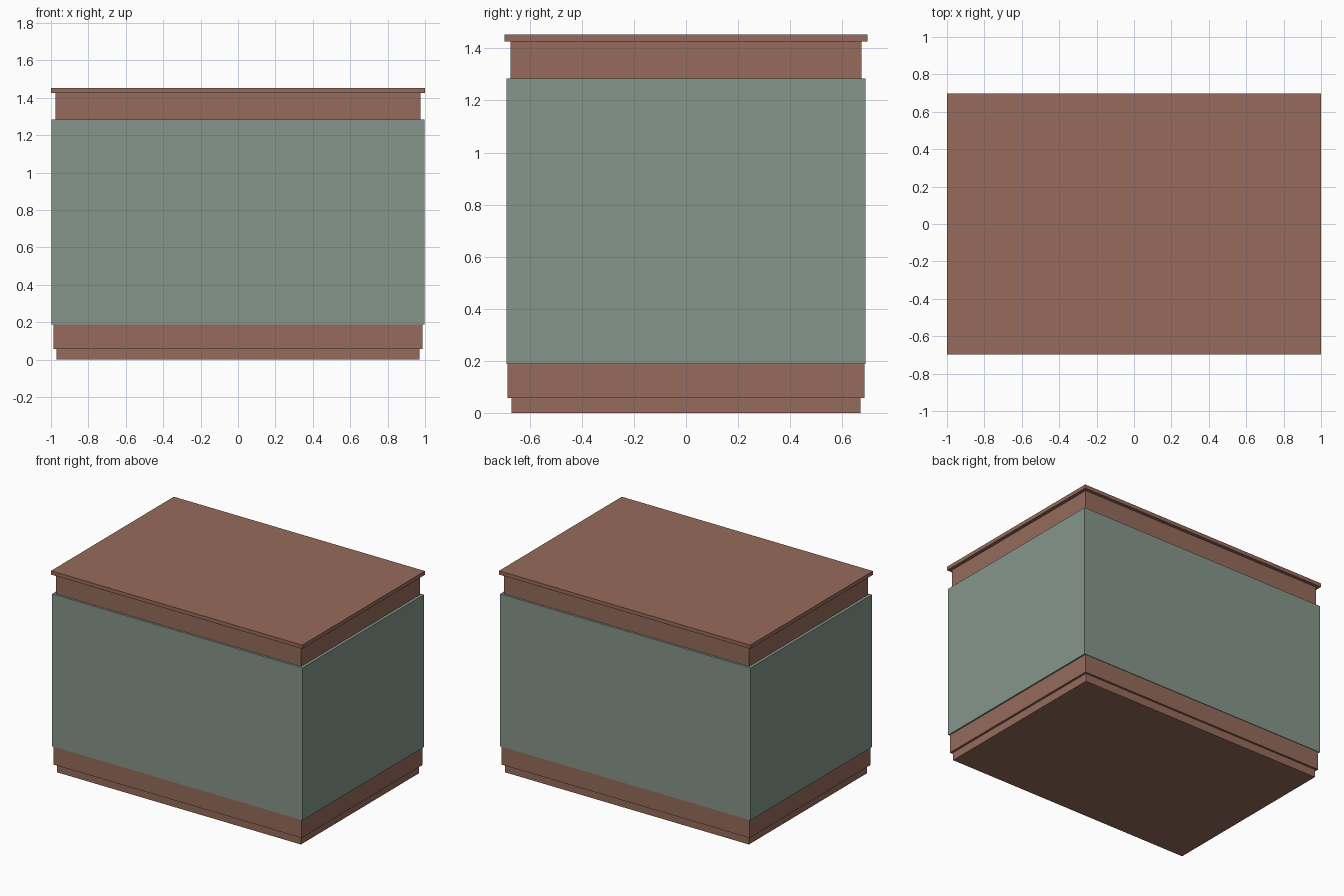
import bpy
import bmesh

if "Cube" in bpy.data.objects:
    bpy.data.objects.remove(bpy.data.objects["Cube"])


def material(name, rgb):
    m = bpy.data.materials.new(name)
    m.diffuse_color = (*rgb, 1.0)
    m.use_nodes = True
    m.node_tree.nodes["Principled BSDF"].inputs["Base Color"].default_value = m.diffuse_color
    return m


brown = material("warm brown", (0.305, 0.147, 0.105))
green = material("grey green", (0.235, 0.305, 0.258))


def box(name, half_x, half_y, z0, z1, mat):
    """Flat-faced box centred on x = y = 0, spanning z0 to z1."""
    bm = bmesh.new()
    bmesh.ops.create_cube(bm, size=1.0)
    for v in bm.verts:
        v.co.x *= 2 * half_x
        v.co.y *= 2 * half_y
        v.co.z = z1 if v.co.z > 0 else z0
    mesh = bpy.data.meshes.new(name)
    bm.to_mesh(mesh)
    bm.free()
    mesh.materials.append(mat)
    obj = bpy.data.objects.new(name, mesh)
    bpy.context.collection.objects.link(obj)
    return obj


# Stacked parts, bottom to top
box("recessed_foot", 0.971, 0.671, 0.0, 0.057, brown)
box("base_plinth", 0.987, 0.686, 0.057, 0.188, brown)
box("main_body", 0.997, 0.690, 0.188, 1.285, green)
box("upper_neck", 0.976, 0.675, 1.285, 1.426, brown)
box("top_slab", 1.0, 0.698, 1.426, 1.453, brown)
